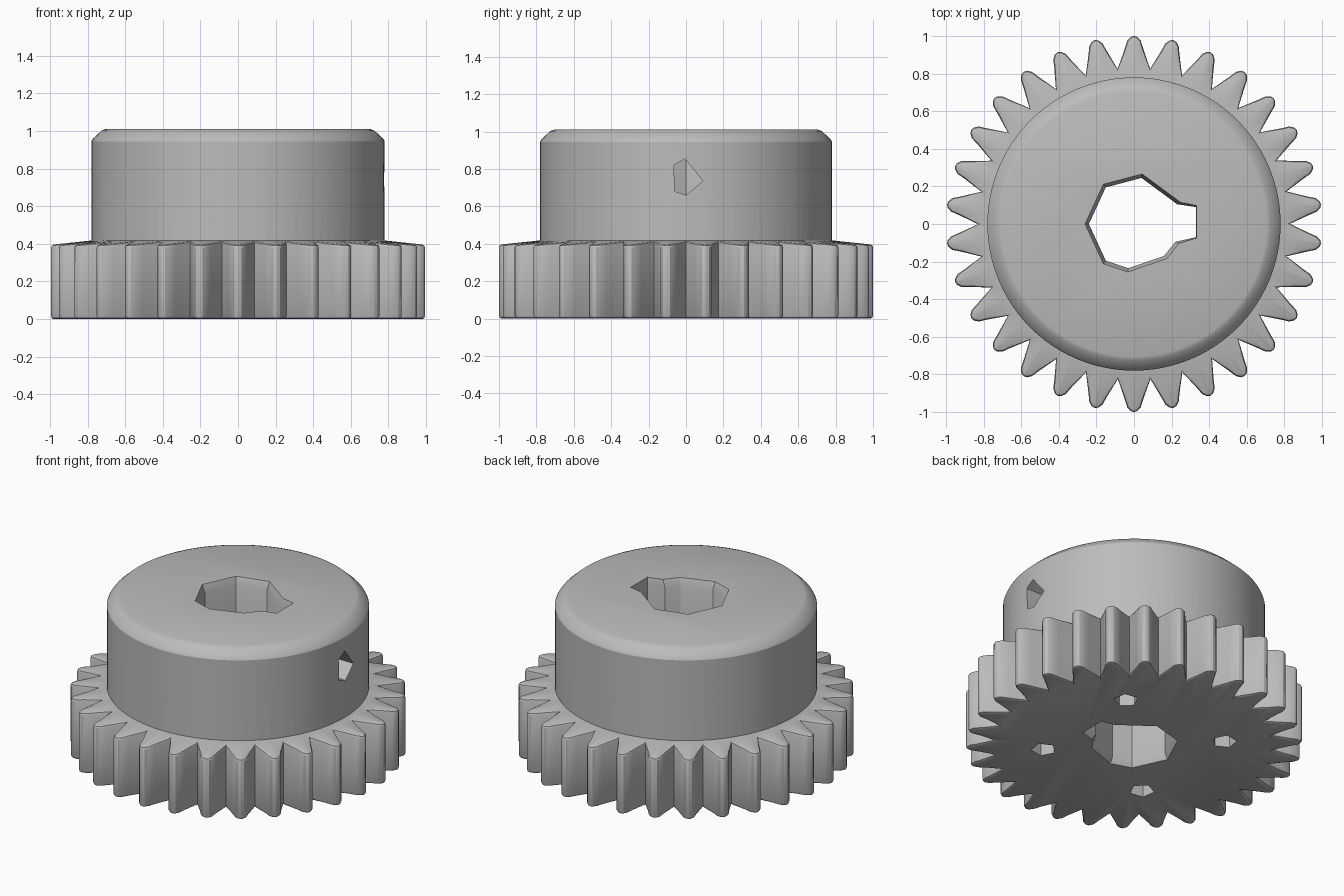
import bpy, bmesh, math
from mathutils import Vector

if "Cube" in bpy.data.objects:
    bpy.data.objects.remove(bpy.data.objects["Cube"])

grey = bpy.data.materials.new("plain_grey")
grey.diffuse_color = (0.5, 0.5, 0.5, 1)
grey.use_nodes = True
grey.node_tree.nodes["Principled BSDF"].inputs["Base Color"].default_value = grey.diffuse_color


def loft(name, rings):
    """Closed solid through a list of equally long point rings."""
    bm = bmesh.new()
    loops = [[bm.verts.new(p) for p in r] for r in rings]
    n = len(loops[0])
    for a, b in zip(loops, loops[1:]):
        for i in range(n):
            j = (i + 1) % n
            bm.faces.new((a[i], a[j], b[j], b[i]))
    bm.faces.new(loops[0][::-1])
    bm.faces.new(loops[-1])
    bmesh.ops.recalc_face_normals(bm, faces=bm.faces)
    me = bpy.data.meshes.new(name)
    bm.to_mesh(me)
    bm.free()
    me.materials.append(grey)
    ob = bpy.data.objects.new(name, me)
    bpy.context.collection.objects.link(ob)
    return ob


def circle(r, z, n=96):
    return [(r * math.cos(2 * math.pi * i / n), r * math.sin(2 * math.pi * i / n), z)
            for i in range(n)]


# Toothed rim outline: (radius, sideways offset) for one of 30 teeth
TEETH = 30
TOOTH = [(0.825, 0.086), (0.93, 0.05), (0.975, 0.036), (0.995, 0.018), (1.0, 0.0),
         (0.995, -0.018), (0.975, -0.036), (0.93, -0.05)]


def gear_ring(inset, z, slope=0.0, radius=None):
    pts = []
    for k in range(TEETH):
        a = math.pi / 2 + 2 * math.pi * k / TEETH
        c, s = math.cos(a), math.sin(a)
        for r, t in TOOTH:
            t = -t
            if r > 0.9:
                t -= math.copysign(min(inset, abs(t)), t)
            r -= inset
            if radius:
                ang = a + math.atan2(t, r)
                pts.append((radius * math.cos(ang), radius * math.sin(ang), z))
            else:
                pts.append((r * c - t * s, r * s + t * c, z + (1 - r) * slope))
    return pts


gear = loft("gear", [gear_ring(0.014, 0), gear_ring(0.004, 0.005), gear_ring(0, 0.016),
                     gear_ring(0, 0.38, 0.1), gear_ring(0.004, 0.39, 0.1),
                     gear_ring(0.014, 0.395, 0.1), gear_ring(0, 0.42, 0, 0.76)])

# Hub with a rounded shoulder
hub = loft("hub", [circle(0.78, 0.2), circle(0.78, 0.945), circle(0.772, 0.96),
                   circle(0.725, 1.003), circle(0.705, 1.01)])

# Cutter: keyed, faceted bore with flared ends
BORE = [(-0.24, 0.0), (-0.15, -0.195), (-0.03, -0.235), (0.16, -0.17), (0.22, -0.095),
        (0.33, -0.07), (0.33, 0.09), (0.23, 0.105), (0.04, 0.245), (-0.15, 0.195)]


def bore_ring(k, z):
    return [(min(x * k, 0.335), y * k, z) for x, y in BORE]


cutters = [loft("bore_cutter", [bore_ring(1.12, -0.02), bore_ring(1.0, 0.04),
                                bore_ring(1.0, 0.96), bore_ring(1.12, 1.03)])]

# Cutter: set screw hole on the +x side
SCREW = [(-0.065, 0.82), (-0.005, 0.855), (0.09, 0.735), (0.0, 0.66), (-0.06, 0.68)]
cutters.append(loft("screw_cutter", [[(x, y, z) for y, z in SCREW] for x in (0.15, 0.9)]))

# Cutters: four blind holes underneath
for k in range(4):
    a = math.pi / 4 + k * math.pi / 2
    cx, cy = 0.54 * math.cos(a), 0.54 * math.sin(a)
    ring = [(cx + 0.075 * math.cos(a + i * math.tau / 5),
             cy + 0.075 * math.sin(a + i * math.tau / 5)) for i in range(5)]
    cutters.append(loft("blind_hole_cutter", [[(x, y, z) for x, y in ring]
                                              for z in (-0.05, 0.4)]))

# Join gear and hub, then cut the holes
for ob, op in [(hub, 'UNION')] + [(c, 'DIFFERENCE') for c in cutters]:
    m = gear.modifiers.new(op.lower(), 'BOOLEAN')
    m.operation, m.object, m.solver = op, ob, 'EXACT'
bpy.context.view_layer.update()
dg = bpy.context.evaluated_depsgraph_get()
mesh = bpy.data.meshes.new_from_object(gear.evaluated_get(dg))
gear.modifiers.clear()
gear.data = mesh
gear.name = "gear_with_hub"
mesh.materials.clear()
mesh.materials.append(grey)
for p in mesh.polygons:
    p.material_index = 0
for ob in [hub] + cutters:
    bpy.data.objects.remove(ob)

bpy.context.view_layer.objects.active = gear
gear.select_set(True)
bpy.ops.object.shade_smooth_by_angle(angle=math.radians(28))
